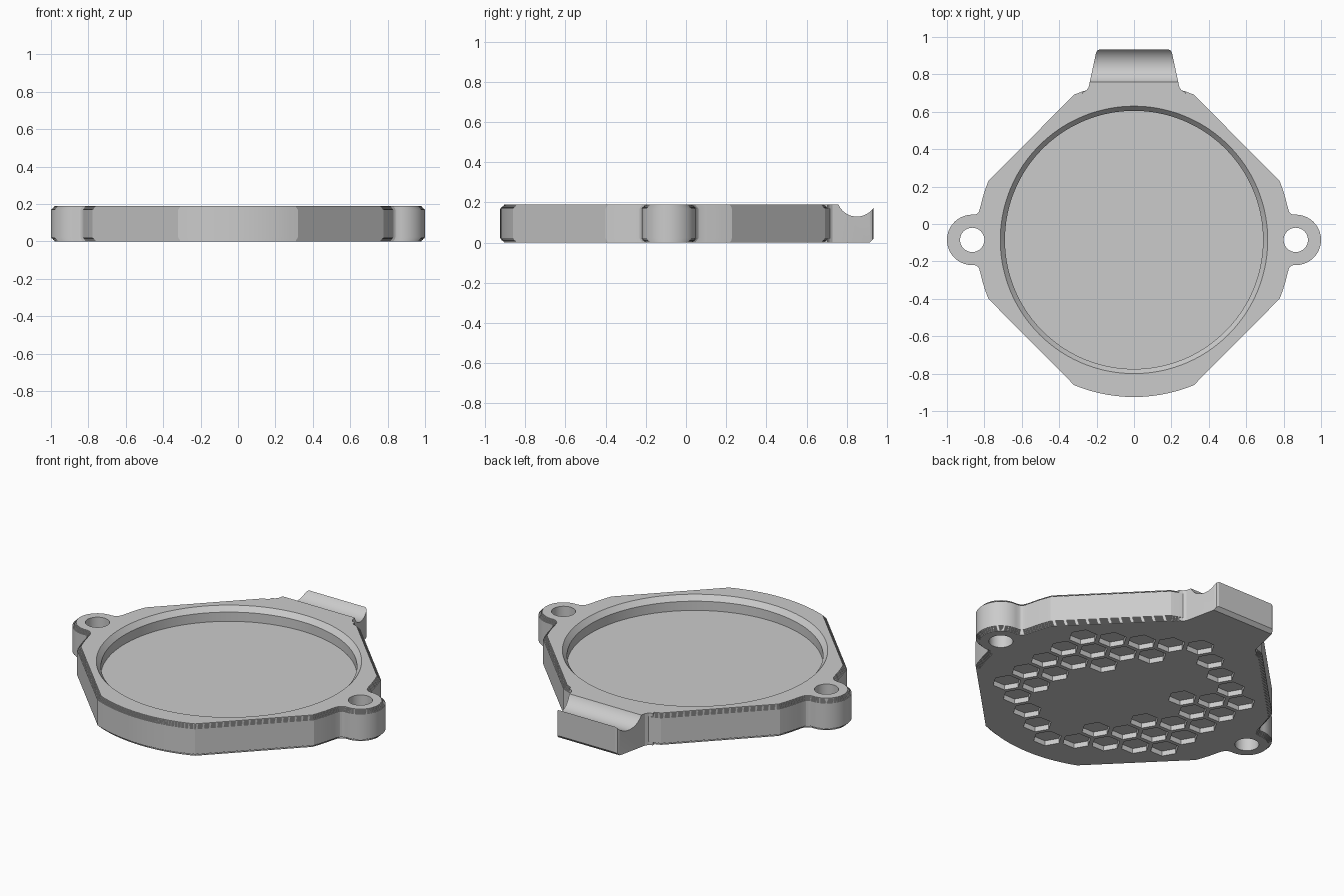
import bpy, bmesh
from math import radians, cos, sin, pi
from mathutils import Vector

if "Cube" in bpy.data.objects:
    bpy.data.objects.remove(bpy.data.objects["Cube"], do_unlink=True)

CY = -0.085          # y of the round pocket's centre
H = 0.19             # plate thickness
STEP, STEPS = 0.004, 5

grey = bpy.data.materials.new("light_grey")
grey.use_nodes = True
grey.diffuse_color = (0.6, 0.6, 0.6, 1)
grey.node_tree.nodes["Principled BSDF"].inputs["Base Color"].default_value = (0.6, 0.6, 0.6, 1)


def arc(cx, cy, r, a0, a1, n):
    angles = [radians(a0 + (a1 - a0) * i / n) for i in range(n + 1)]
    return [(cx + r * cos(a), cy + r * sin(a)) for a in angles]


def stack(bm, loops):
    """Skin a list of equal-length 3D loops and cap both ends."""
    rings = [[bm.verts.new(p) for p in loop] for loop in loops]
    n = len(rings[0])
    for a, b in zip(rings, rings[1:]):
        for i in range(n):
            j = (i + 1) % n
            bm.faces.new((a[i], a[j], b[j], b[i]))
    bm.faces.new(rings[0][::-1])
    bm.faces.new(rings[-1])


def finish(name, bm):
    bmesh.ops.recalc_face_normals(bm, faces=bm.faces)
    mesh = bpy.data.meshes.new(name)
    bm.to_mesh(mesh)
    bm.free()
    mesh.materials.append(grey)
    obj = bpy.data.objects.new(name, mesh)
    bpy.context.collection.objects.link(obj)
    return obj


def solid(name, loops):
    bm = bmesh.new()
    stack(bm, loops)
    return finish(name, bm)


def lift(points, z):
    return [(x, y, z) for x, y in points]


def combine(target, tool, operation):
    mod = target.modifiers.new(operation.lower(), 'BOOLEAN')
    mod.operation, mod.object, mod.solver = operation, tool, 'EXACT'
    bpy.ops.object.select_all(action='DESELECT')
    bpy.context.view_layer.objects.active = target
    target.select_set(True)
    bpy.ops.object.modifier_apply(modifier=mod.name)
    bpy.data.objects.remove(tool, do_unlink=True)


def inset(points, d):
    """Shrink a counter-clockwise outline by d."""
    out, n = [], len(points)
    for i in range(n):
        p, q, r = (Vector(points[k % n]) for k in (i - 1, i, i + 1))
        e, f = (q - p).normalized(), (r - q).normalized()
        a, b = Vector((-e.y, e.x)), Vector((-f.y, f.x))
        out.append(tuple(q + (a + b) * d / (1 + a.dot(b))))
    return out


# Plate outline: one quarter, mirrored twice
quarter = arc(0.865, 0, 0.135, 0, 95, 12)
quarter += [(0.842, 0.138), (0.832, 0.146), (0.827, 0.157)]
quarter += arc(0, 0, 0.84, 12.5, 22, 3) + arc(0, 0, 0.84, 67.6, 90, 7)
quarter[-1] = (0, 0.84)
half = quarter + [(-x, y) for x, y in quarter[-2::-1]]
outline = half + [(x, -y) for x, y in half[-2:0:-1]]
outline = [(x, y + CY) for x, y in outline]

# Plate with finely stepped top and bottom edges
levels = []
for k in range(STEPS):
    d = STEP * (STEPS - k)
    levels += [(STEP * k, d), (STEP * (k + 1), d)]
levels += [(STEP * STEPS, 0)]
levels += [(H - z, d) for z, d in reversed(levels)]
plate = solid("cover_plate", [lift(inset(outline, d), z) for z, d in levels])

# Tab at the back, with a finger groove and a bevelled lower edge
side = [(0.275, 0.66), (0.275, 0.705), (0.255, 0.714), (0.243, 0.73), (0.237, 0.757),
        (0.203, 0.915), (0.197, 0.927), (0.185, 0.932)]
tab_outline = side + [(-x, y) for x, y in reversed(side)]
tab = solid("back_tab", [lift(tab_outline, 0), lift(tab_outline, H)])
groove = arc(0.85, 0.23, 0.1, 0, 357.1875, 127)
combine(tab, solid("groove_cutter", [[(x, y, z) for y, z in groove] for x in (-0.5, 0.5)]), 'DIFFERENCE')
bevel = arc(0.932, 0, 0.02, 0, 270, 3)
combine(tab, solid("bevel_cutter", [[(x, y, z) for y, z in bevel] for x in (-0.5, 0.5)]), 'DIFFERENCE')
combine(plate, tab, 'UNION')

# Round pocket with a steep chamfered rim
pocket = [(0.69, 0.105), (0.69, 0.16), (0.715, H), (0.715, 0.25)]
combine(plate, solid("pocket_cutter",
        [lift(arc(0, CY, r, 0, 357.5, 143), z) for r, z in pocket]), 'DIFFERENCE')

# Screw holes through both ears
for s in (-1, 1):
    hole = arc(s * 0.865, CY, 0.065, 0, 352.5, 47)
    combine(plate, solid("hole_cutter", [lift(hole, -0.1), lift(hole, 0.3)]), 'DIFFERENCE')


# Honeycomb of shallow recesses underneath, open across the middle
def has_cell(ring, x, y):
    if ring == 3:
        return abs(x) > 0.1 and (x * y > 0 or abs(x) > 0.35)
    if ring == 2:
        return abs(x) > 0.2 and abs(y) > 0.1 and not (x > 0 > y)
    return ring == 4


PITCH = 0.16
bm = bmesh.new()
for q in range(-4, 5):
    for r in range(-4, 5):
        ring = max(abs(q), abs(r), abs(q + r))
        x, y = PITCH * q * cos(pi / 6), PITCH * (r + q / 2)
        if has_cell(ring, x, y):
            cell = arc(x, y + CY, 0.079, 0, 300, 5)
            stack(bm, [lift(cell, -0.05), lift(cell, 0.03)])
combine(plate, finish("honeycomb_cutter", bm), 'DIFFERENCE')

# Smooth the round walls, keep real edges sharp
bpy.context.view_layer.objects.active = plate
plate.select_set(True)
bpy.ops.object.shade_smooth_by_angle(angle=radians(20))
